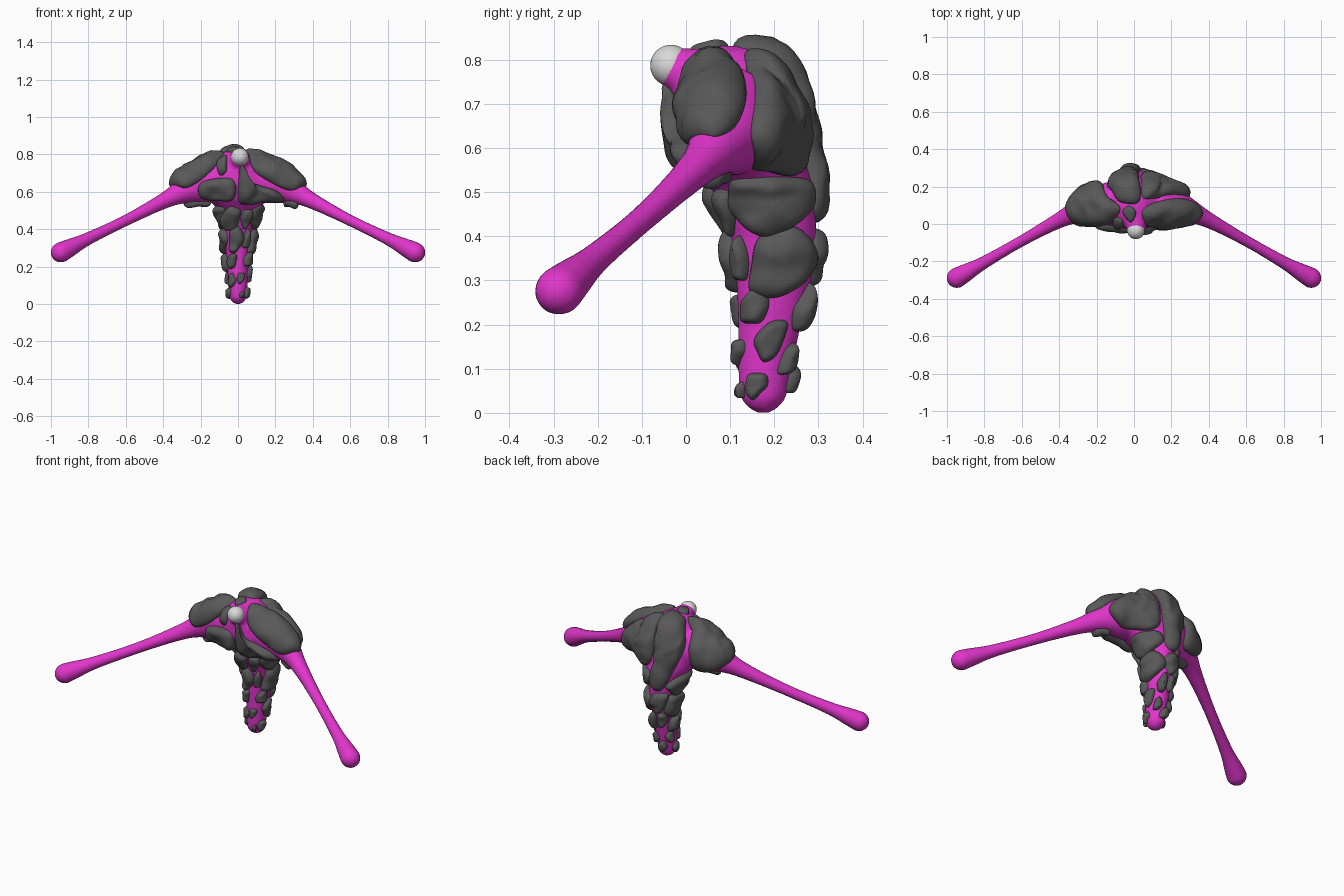
import bpy, bmesh, math
from mathutils import Vector, noise
from mathutils.bvhtree import BVHTree

if "Cube" in bpy.data.objects:
    bpy.data.objects.remove(bpy.data.objects["Cube"])


def material(name, rgb):
    m = bpy.data.materials.new(name)
    m.diffuse_color = (*rgb, 1)
    m.use_nodes = True
    m.node_tree.nodes["Principled BSDF"].inputs["Base Color"].default_value = m.diffuse_color
    return m


FLESH = material("magenta_flesh", (0.76, 0.036, 0.6))
ROCK = material("dark_grey_rock", (0.1, 0.1, 0.1))
EYE = material("pale_eye", (0.7, 0.7, 0.7))


def new_object(name, bm, mat):
    bmesh.ops.recalc_face_normals(bm, faces=bm.faces)
    me = bpy.data.meshes.new(name)
    bm.to_mesh(me)
    bm.free()
    me.materials.append(mat)
    me.polygons.foreach_set("use_smooth", [True] * len(me.polygons))
    ob = bpy.data.objects.new(name, me)
    bpy.context.collection.objects.link(ob)
    return ob


def loft(bm, rings):
    """Skin a list of vertex position loops and cap both ends."""
    loops = [[bm.verts.new(p) for p in r] for r in rings]
    n = len(loops[0])
    for a, b in zip(loops, loops[1:]):
        for i in range(n):
            bm.faces.new((a[i], a[(i + 1) % n], b[(i + 1) % n], b[i]))
    bm.faces.new(loops[0][::-1])
    bm.faces.new(loops[-1])


def spline(p0, p1, p2, p3, t):
    return 0.5 * (2 * p1 + (p2 - p0) * t + (2 * p0 - 5 * p1 + 4 * p2 - p3) * t * t
                  + (3 * p1 - p0 - 3 * p2 + p3) * t ** 3)


def tube(bm, path):
    """Round tube with a domed end through (x, y, z, radius) points."""
    pts = [Vector(p) for p in path]
    pts = [pts[0]] + pts + [pts[-1]]
    fine = [spline(*pts[i:i + 4], k / 6) for i in range(len(pts) - 3) for k in range(6)]
    fine.append(pts[-1])
    axis = (pts[-1].xyz - pts[0].xyz).normalized()
    end = fine[-1]
    for k in (25, 50, 70, 85):
        a = math.radians(k)
        p = end.xyz + axis * end.w * math.sin(a)
        fine.append(Vector((*p, end.w * math.cos(a))))
    u = axis.orthogonal().normalized()
    v = axis.cross(u)
    loft(bm, [[p.xyz + (u * math.cos(t) + v * math.sin(t)) * p.w
               for t in (math.tau * i / 24 for i in range(24))] for p in fine])


# Body sections: z, half width, half depth, centre y
SECTIONS = [(0.0, .015, .015, .175), (.012, .034, .036, .175), (.035, .048, .054, .175),
            (.1, .052, .06, .178), (.2, .058, .072, .19), (.3, .068, .086, .2),
            (.4, .08, .098, .197), (.5, .1, .117, .18), (.56, .16, .135, .14),
            (.64, .2, .145, .115), (.72, .17, .14, .11), (.785, .11, .12, .105),
            (.82, .06, .075, .1), (.832, .02, .03, .1)]


def section(z):
    for a, b in zip(SECTIONS, SECTIONS[1:]):
        if z <= b[0]:
            return Vector(a).lerp(Vector(b), (z - a[0]) / (b[0] - a[0]))
    return Vector(SECTIONS[-1])


def on_body(angle, z):
    _, rx, ry, cy = section(z)
    return Vector((rx * math.cos(angle), cy + ry * math.sin(angle), z))


# Body with tail, eye socket and two drooping club arms, fused into one skin
bm = bmesh.new()
loft(bm, [[on_body(math.tau * i / 32, s[0]) for i in range(32)] for s in SECTIONS])
tube(bm, [(.01, .12, .72, .1), (.01, .04, .76, .072), (.01, -.012, .776, .054)])
for s in (-1, 1):
    tube(bm, [(s * .08, .11, .67, .13), (s * .2, .09, .635, .105), (s * .3, .065, .6, .066),
              (s * .4, .02, .55, .043), (s * .6, -.09, .447, .031), (s * .8, -.205, .35, .035),
              (s * .9, -.262, .3, .049), (s * .947, -.288, .276, .056)])
body = new_object("body_and_arms", bm, FLESH)
mod = body.modifiers.new("fuse", "REMESH")
mod.mode = "VOXEL"
mod.voxel_size = 0.01
mod.use_smooth_shade = True
mod = body.modifiers.new("blend", "SMOOTH")
mod.iterations = 8
depsgraph = bpy.context.evaluated_depsgraph_get()
SKIN = BVHTree.FromObject(body, depsgraph)


def plate(name, outline, thick, grow=1.0):
    """Lumpy rock pad laid over the skin inside a closed 3D outline."""
    o = [Vector(p) for p in outline]
    n = len(o)
    c = sum(o, Vector()) / n
    o = [SKIN.find_nearest(c + (p - c) * grow)[0] for p in o]
    edge = [spline(o[i - 1], o[i], o[(i + 1) % n], o[(i + 2) % n], k / 6)
            for i in range(n) for k in range(6)]
    centre = sum(edge, Vector()) / len(edge)
    normal = sum(((edge[i - 1] - centre).cross(edge[i] - centre)
                  for i in range(len(edge))), Vector()).normalized()
    inside = Vector((0, .13, .65 if c.z > .505 else centre.z))
    if normal.dot(centre - inside) < 0:
        normal.negate()
    hit = SKIN.ray_cast(centre + normal * .3, -normal)[0]
    if hit and (hit - centre).length < .15:
        centre = hit
    bm = bmesh.new()

    def place(p, s):
        q, nor, _, _ = SKIN.find_nearest(p)
        lump = 1 + .45 * noise.noise(q * 17)
        return bm.verts.new(q + nor * (thick * lump * (1 - s ** 6) ** .5 - .006 * s ** 6))

    mid = place(centre, 0)
    last = None
    for s in (.12, .25, .38, .5, .62, .73, .83, .9, .95, .985, 1):
        ring = [place(centre.lerp(p, s) + normal * .12 * s * (1 - s), s) for p in edge]
        for i in range(len(ring)):
            j = (i + 1) % len(ring)
            bm.faces.new((last[i], last[j], ring[j], ring[i]) if last
                         else (mid, ring[i], ring[j]))
        last = ring
    bm.faces.new(last[::-1])
    ob = new_object(name, bm, ROCK)
    mod = ob.modifiers.new("soften", "SMOOTH")
    mod.iterations = 2


# Large plates on the crown, shoulders and chest
plate("right_shoulder_plate", [(.05, .06, .83), (.12, .11, .82), (.24, .135, .72),
      (.32, .11, .65), (.35, .06, .62), (.27, 0, .61), (.17, -.03, .655),
      (.1, -.03, .715), (.06, 0, .78)], .038, 1.05)
plate("right_back_plate", [(.06, .14, .83), (.05, .27, .74), (.05, .28, .6), (.11, .25, .54),
      (.19, .17, .53), (.24, .15, .58), (.29, .15, .64), (.2, .17, .76)], .042, 1.06)
plate("back_ridge_plate", [(-.085, .12, .83), (.03, .12, .84), (.03, .25, .76), (.025, .3, .6),
      (.04, .31, .46), (-.05, .31, .44), (-.1, .27, .54), (-.14, .23, .7), (-.13, .18, .78)],
      .042, 1.03)
plate("left_shoulder_plate", [(-.085, .08, .82), (-.145, .16, .77), (-.17, .22, .68),
      (-.19, .2, .55), (-.28, .14, .57), (-.34, .07, .61), (-.28, 0, .62),
      (-.2, 0, .66), (-.12, .01, .74)], .042, 1.03)
plate("left_chest_plate", [(-.19, -.02, .65), (-.06, -.05, .67), (-.02, -.05, .62),
      (-.04, -.04, .53), (-.14, 0, .52), (-.2, 0, .57)], .038, 1.08)
plate("right_chest_plate", [(.025, -.05, .74), (.08, -.04, .65), (.2, 0, .605), (.24, .03, .55),
      (.17, .02, .52), (.03, 0, .51), (.005, -.04, .6)], .04, 1.06)
plate("brow_plate", [(-.11, .03, .78), (-.06, .02, .8), (-.06, -.02, .71), (-.1, -.01, .69)], .02)
plate("crown_plate", [(-.07, .06, .83), (-.03, .095, .84), (.01, .06, .84), (-.03, .01, .84)],
      .016, 1.1)
plate("right_armpit_plate", [(.25, .03, .53), (.32, .03, .55), (.32, .08, .54), (.25, .11, .52)],
      .025)
plate("left_armpit_plate", [(-.14, .05, .5), (-.26, .05, .53), (-.29, .1, .54), (-.18, .13, .5)],
      .025)

# Smaller plates around the tail: angle, z, half angle, half height
TAIL = [(8, .475, 56, .064), (15, .34, 52, .076), (-32, .24, 27, .04), (5, .165, 28, .045),
        (-20, .063, 27, .029), (55, .12, 24, .034), (66, .235, 22, .052), (103, .36, 36, .062),
        (115, .25, 26, .045), (100, .075, 30, .032), (-118, .455, 36, .06), (-62, .46, 18, .05),
        (-100, .345, 31, .068), (-55, .345, 16, .048), (-122, .23, 26, .038), (-75, .14, 22, .028),
        (-128, .125, 24, .036), (-65, .05, 14, .018), (180, .465, 46, .06), (172, .34, 44, .066),
        (175, .215, 32, .048), (148, .14, 24, .036), (190, .06, 28, .028)]
for k, (deg, z, wide, high) in enumerate(TAIL):
    pts = []
    for i in range(8):
        t = math.tau * i / 8
        r = 1.08 + .14 * math.sin(3 * t + k * 1.7)
        pts.append(on_body(math.radians(deg + wide * r * (math.cos(t) + .25 * math.sin(t))),
                           max(.02, z + high * r * math.sin(t))))
    plate(f"tail_plate_{k + 1}", pts, .012 + high * .3)

# Single round eye sunk into its socket
bm = bmesh.new()
bmesh.ops.create_uvsphere(bm, u_segments=32, v_segments=16, radius=.047)
bmesh.ops.translate(bm, verts=bm.verts, vec=(.01, -.034, .787))
new_object("eye", bm, EYE)
